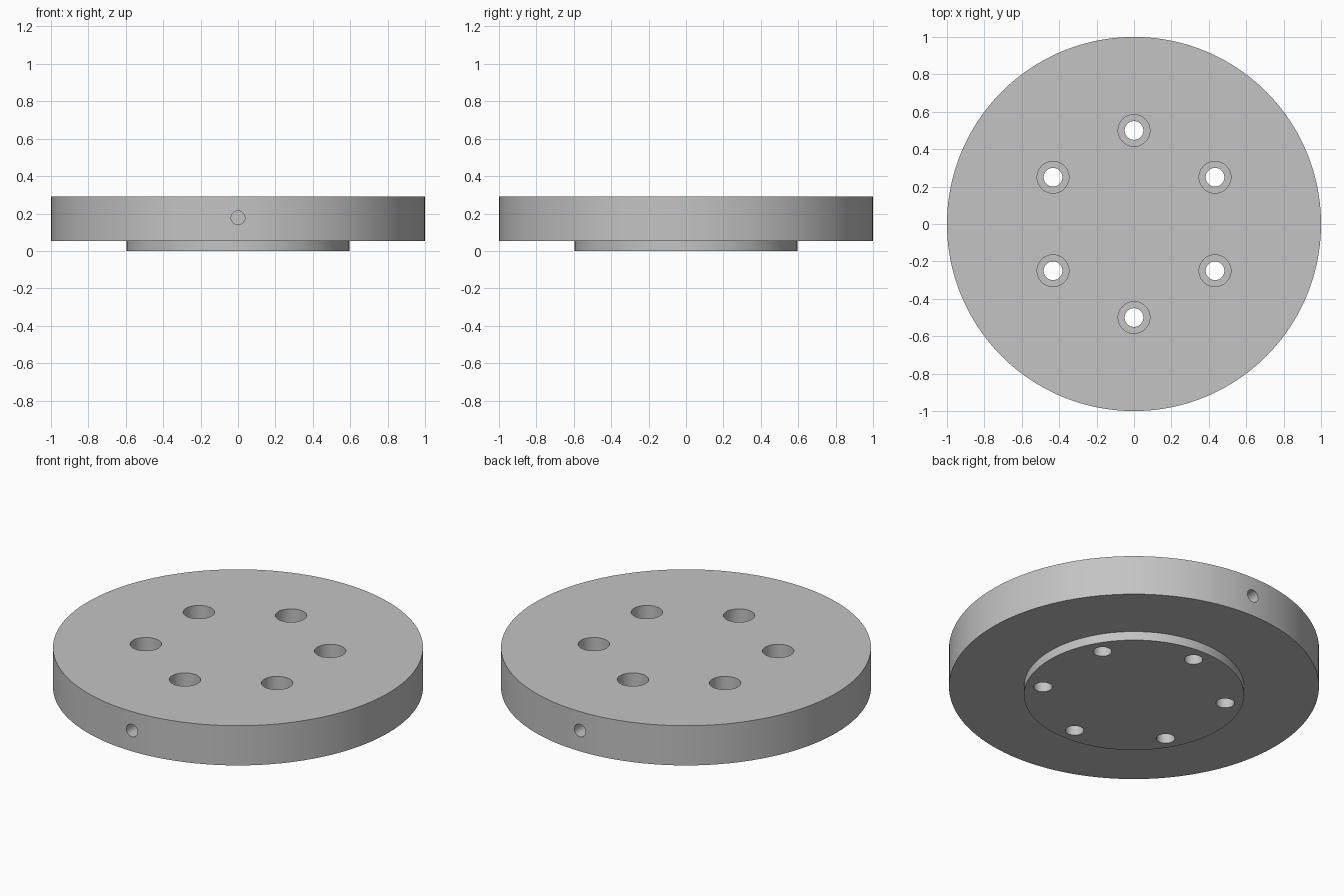
import bpy
import math

cube = bpy.data.objects.get("Cube")
if cube:
    bpy.data.objects.remove(cube, do_unlink=True)

# Single plain metal colour
grey = bpy.data.materials.new("light grey metal")
grey.use_nodes = True
colour = (0.55, 0.55, 0.55, 1.0)
grey.diffuse_color = colour
grey.node_tree.nodes["Principled BSDF"].inputs["Base Color"].default_value = colour


def cylinder(name, radius, start, end, sides=48):
    """Cylinder whose axis runs between two points."""
    mid = [(a + b) / 2 for a, b in zip(start, end)]
    length = math.dist(start, end)
    tilt = math.pi / 2 if start[1] != end[1] else 0
    bpy.ops.mesh.primitive_cylinder_add(vertices=sides, radius=radius, depth=length,
                                        location=mid, rotation=(tilt, 0, 0))
    obj = bpy.context.object
    obj.name = name
    obj.data.materials.append(grey)
    return obj


def apply_boolean(target, tool, operation):
    mod = target.modifiers.new(tool.name, 'BOOLEAN')
    mod.operation = operation
    mod.solver = 'EXACT'
    mod.object = tool
    tool.hide_render = True
    bpy.context.view_layer.objects.active = target
    bpy.ops.object.modifier_apply(modifier=mod.name)
    bpy.data.objects.remove(tool, do_unlink=True)


top, underside = 0.29, 0.053

# Disc with a locating boss underneath
disc = cylinder("flange_disc", 1.0, (0, 0, underside), (0, 0, top), 160)
boss = cylinder("locating_boss", 0.595, (0, 0, 0), (0, 0, 0.1), 128)
apply_boolean(disc, boss, 'UNION')

# Ring of six counterbored bolt holes
for i in range(6):
    angle = math.radians(30 + 60 * i)
    x, y = 0.5 * math.cos(angle), 0.5 * math.sin(angle)
    bolt = cylinder("bolt_hole", 0.05, (x, y, -0.1), (x, y, 0.4))
    apply_boolean(disc, bolt, 'DIFFERENCE')
    bore = cylinder("counterbore", 0.085, (x, y, top - 0.12), (x, y, 0.4))
    apply_boolean(disc, bore, 'DIFFERENCE')

# Blind holes in the front and back of the rim
for side in (-1, 1):
    hole = cylinder("rim_hole", 0.037, (0, side * 0.75, 0.177), (0, side * 1.1, 0.177), 32)
    apply_boolean(disc, hole, 'DIFFERENCE')

bpy.ops.object.select_all(action='DESELECT')
disc.select_set(True)
bpy.context.view_layer.objects.active = disc
bpy.ops.object.shade_smooth_by_angle(angle=math.radians(30))
